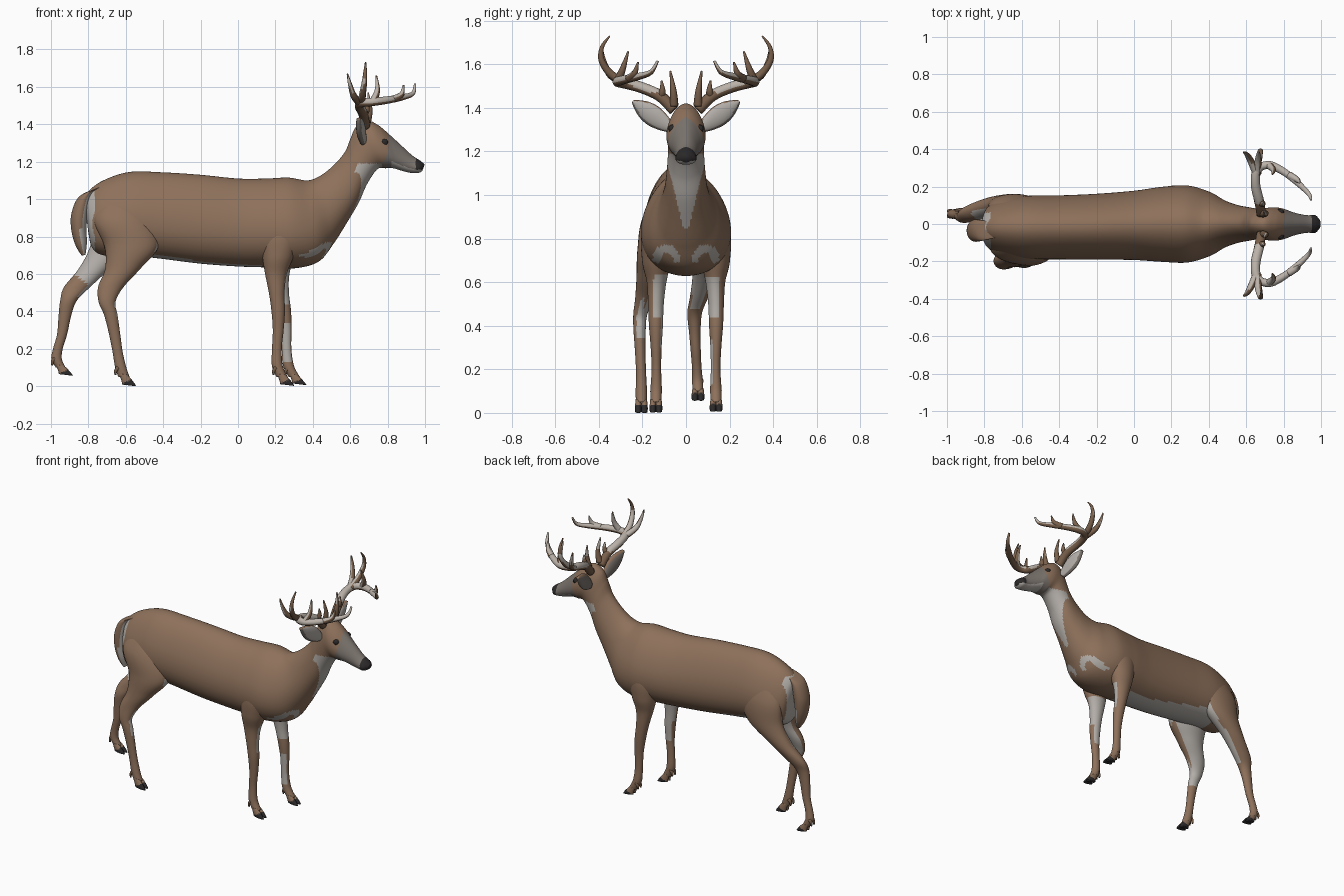
import bpy
import bmesh
import math
from mathutils import Vector

if "Cube" in bpy.data.objects:
    bpy.data.objects.remove(bpy.data.objects["Cube"], do_unlink=True)

# Palette
PALETTE = [
    ("coat_brown", (0.27, 0.165, 0.105)),
    ("pale_fur", (0.45, 0.42, 0.39)),
    ("face_grey", (0.20, 0.175, 0.155)),
    ("black_horn", (0.025, 0.022, 0.022)),
    ("antler_bone", (0.50, 0.45, 0.40)),
    ("antler_brown", (0.19, 0.115, 0.07)),
]
BROWN, PALE, GREY, BLACK, BONE, HORN = range(len(PALETTE))
materials = []
for label, rgb in PALETTE:
    mat = bpy.data.materials.new(label)
    mat.use_nodes = True
    mat.diffuse_color = (*rgb, 1)
    shader = next(n for n in mat.node_tree.nodes if n.type == 'BSDF_PRINCIPLED')
    shader.inputs["Base Color"].default_value = (*rgb, 1)
    shader.inputs["Roughness"].default_value = 0.8
    materials.append(mat)


def spline(a, b, c, d, t):
    """Catmull-Rom blend between b and c."""
    return b + 0.5 * t * (c - a + t * (2 * a - 5 * b + 4 * c - d + t * (3 * (b - c) + d - a)))


def smooth_rings(rings, steps):
    """Add in-between rings; each ring is (centre, axis u, axis v)."""
    out = []
    last = len(rings) - 1
    for i in range(last):
        four = [rings[max(0, min(last, i + k))] for k in (-1, 0, 1, 2)]
        for s in range(steps):
            out.append([spline(*(r[k] for r in four), s / steps) for k in range(3)])
    return out + [rings[-1]]


def loft(name, rings, rule, sides=16, steps=4, bias=0.0):
    """Skin rings into a closed smooth body; rule(centre, normal) picks the colour."""
    bm = bmesh.new()
    loops = []
    for c, u, v in smooth_rings(rings, steps):
        loop = []
        for k in range(sides):
            a = math.tau * k / sides
            p = c + u * math.cos(a) + v * math.sin(a) * (1 - bias * math.cos(a))
            loop.append(bm.verts.new(p))
        loops.append(loop)
    for lo, hi in zip(loops, loops[1:]):
        for k in range(sides):
            j = (k + 1) % sides
            bm.faces.new((lo[k], lo[j], hi[j], hi[k]))
    bm.faces.new(loops[0])
    bm.faces.new(loops[-1])
    bmesh.ops.recalc_face_normals(bm, faces=bm.faces[:])
    for f in bm.faces:
        f.smooth = True
        f.material_index = rule(f.calc_center_median(), f.normal)
    mesh = bpy.data.meshes.new(name)
    bm.to_mesh(mesh)
    bm.free()
    for mat in materials:
        mesh.materials.append(mat)
    obj = bpy.data.objects.new(name, mesh)
    bpy.context.collection.objects.link(obj)


def tube(name, points, radii, rule, side=1, sides=10, steps=5, power=1.0):
    """Tapered tube along a path, mirrored in y when side is -1."""
    pts = [Vector((x, y * side, z)) for x, y, z in points]
    rings = []
    u = Vector((0.31, 0.17, 0.93))
    for i, p in enumerate(pts):
        d = (pts[min(i + 1, len(pts) - 1)] - pts[max(i - 1, 0)]).normalized()
        u = (u - d * u.dot(d)).normalized()
        r = radii[0] + (radii[1] - radii[0]) * (i / (len(pts) - 1)) ** power
        rings.append((p, u * r, d.cross(u) * r))
    loft(name, rings, rule, sides, steps)


# Trunk, neck and head: top x, top z, bottom x, bottom z, half width
BODY = [
    (-.82, .98, -.80, .82, .04), (-.80, 1.04, -.78, .74, .10),
    (-.72, 1.10, -.72, .70, .14), (-.58, 1.145, -.58, .70, .165),
    (-.4, 1.143, -.4, .68, .168), (-.2, 1.13, -.2, .655, .173),
    (0, 1.11, 0, .64, .182), (.15, 1.11, .15, .635, .197),
    (.27, 1.115, .3, .63, .202), (.37, 1.10, .43, .665, .168),
    (.44, 1.125, .51, .76, .125), (.51, 1.18, .58, .87, .1),
    (.57, 1.25, .645, .98, .088), (.6, 1.32, .69, 1.08, .082),
    (.63, 1.385, .745, 1.16, .083), (.69, 1.42, .79, 1.165, .088),
    (.75, 1.395, .83, 1.165, .08), (.81, 1.345, .865, 1.155, .064),
    (.87, 1.29, .9, 1.145, .052), (.93, 1.235, .93, 1.14, .046),
    (.975, 1.205, .965, 1.14, .046), (.998, 1.185, .985, 1.15, .024),
]


def body_colour(c, n):
    across = abs(c.y)
    if c.x > .77 and c.z > 1.1:
        if c.x > .95 and c.z > 1.157:
            return BLACK
        if n.z < -.45 and c.x > .82:
            return PALE
        return GREY if c.x - .5 * across > .77 + .35 * (c.z - 1.28) else BROWN
    if c.x > .53 and n.z < .1 and .85 < c.z < 1.19:
        return PALE if across < .012 + .25 * (c.z - .85) else BROWN
    # crescents on the chest
    if c.x > .33 and .69 < c.z < .78:
        crescent = ((across - .09) / .062) ** 2 + ((c.z - .705) / .068) ** 2
        return PALE if .22 < crescent < 1 else BROWN
    # belly strip, wider towards the rear
    if -.62 < c.x < .13 and n.z < -.6 and across < .075 - .07 * min(0, c.x + .1):
        return PALE
    if c.x < -.765 and n.x < -.3 and c.z < 1.05 and abs(c.y + .035) < .095:
        return PALE
    return BROWN


body_rings = []
for tx, tz, bx, bz, w in BODY:
    top, low = Vector((tx, 0, tz)), Vector((bx, 0, bz))
    sway = Vector((0, -.018 * max(0, min(1, (.2 - tx) / .5)), 0))
    body_rings.append(((top + low) / 2 + sway, (top - low) / 2, Vector((0, w, 0))))
loft("body_neck_and_head", body_rings, body_colour, sides=80, steps=14, bias=0.19)

# Legs: x, y, z, half length, half width
FRONT_LEG = [
    (.23, .09, 1.0, .04, .03), (.23, .125, .84, .11, .074),
    (.215, .135, .7, .085, .067), (.203, .135, .6, .058, .045),
    (.207, .138, .5, .042, .036), (.215, .138, .4, .036, .032),
    (.215, .137, .3, .029, .025), (.208, .136, .2, .026, .022),
    (.21, .137, .11, .029, .026), (.235, .138, .05, .03, .025),
]
NEAR_HIND_LEG = [
    (-.63, .07, 1.06, .04, .03), (-.62, .12, .9, .15, .078),
    (-.57, .14, .75, .145, .083), (-.615, .165, .63, .095, .062),
    (-.68, .19, .53, .068, .043), (-.7, .21, .45, .045, .032),
    (-.68, .213, .38, .036, .028), (-.66, .21, .28, .03, .024),
    (-.643, .206, .18, .027, .023), (-.627, .205, .1, .03, .026),
    (-.61, .205, .05, .03, .025),
]
FAR_HIND_LEG = [
    (-.64, .05, 1.06, .04, .03), (-.63, .085, .9, .14, .065),
    (-.66, .095, .75, .13, .065), (-.765, .085, .63, .085, .055),
    (-.86, .06, .53, .07, .042), (-.905, .04, .46, .045, .034),
    (-.925, .04, .38, .034, .027), (-.94, .045, .28, .027, .023),
    (-.963, .05, .2, .026, .022), (-.97, .053, .145, .028, .025),
    (-.948, .055, .1, .026, .024),
]


def build_leg(name, rows, side, lean, sole, pale):
    """Leg coloured by pale(centre, inwardness, forwardness), with toes and dewclaws."""
    rings = []
    for x, y, z, rx, ry in rows:
        x += lean * max(0, 1 - z / .75)
        rings.append((Vector((x, y * side, z)), Vector((rx, 0, 0)), Vector((0, ry, 0))))
    loft(name, rings, lambda c, n: PALE if pale(c, -n.y * side, n.x) else BROWN, sides=32, steps=8)
    foot = rings[-1][0]
    for toe, dy in (("inner", -.014), ("outer", .014)):
        y = foot.y + dy * side
        shape = [(-.004, 1.3, .022, .012), (.008, .9, .028, .014), (.022, .35, .034, .016), (.028, 0, .038, .014)]
        toe_rings = [(Vector((foot.x + dx, y, sole + f * (foot.z - sole))),
                      Vector((rx, 0, -rx * .12)), Vector((0, ry, 0))) for dx, f, rx, ry in shape]
        loft(f"{name}_{toe}_hoof", toe_rings,
             lambda c, n: BLACK if c.z < sole + .012 + .5 * (c.x - foot.x) else BROWN, sides=14)
        tube(f"{name}_{toe}_dewclaw", [(foot.x - .03, y, foot.z + .05), (foot.x - .045, y, foot.z + .03),
             (foot.x - .045, y, foot.z + .01)], (.013, .005), lambda c, n: HORN, sides=8, steps=2)


build_leg("right_front_leg", FRONT_LEG, -1, 0, .006,
          lambda c, inward, ahead: .44 < c.z < .63 and (inward > .3 or ahead > .88)
          or .3 < c.z <= .44 and inward > .7)
build_leg("left_front_leg", FRONT_LEG, 1, .07, .01,
          lambda c, inward, ahead: .44 < c.z < .62 and (inward > .3 or ahead > .85)
          or .13 < c.z < .34 and inward > .65)
build_leg("right_hind_leg", NEAR_HIND_LEG, -1, 0, .004,
          lambda c, inward, ahead: .35 < c.z < .76 and (inward > .45 or ahead > .8))
build_leg("left_hind_leg", FAR_HIND_LEG, 1, 0, .06,
          lambda c, inward, ahead: .48 < c.z < .8
          and (inward > .2 and c.z > -.1 - .8 * c.x or ahead > .5))

# Tail: x, z, half thickness, half width
TAIL = [(-.75, 1.06, .03, .04), (-.815, 1.02, .04, .055), (-.845, .93, .047, .06),
        (-.85, .84, .04, .055), (-.838, .76, .03, .04), (-.825, .70, .01, .015)]
loft("tail", [(Vector((x, -.035, z)), Vector((t, 0, t * .3)), Vector((0, w, 0))) for x, z, t, w in TAIL],
     lambda c, n: PALE if n.x > (.6 if c.z > .84 else 0) and c.z < 1.04 else BROWN, sides=28, steps=8)


def beam_colour(c, n):
    return BONE if n.z > -.2 and c.z > 1.47 else HORN


def tine_colour(c, n):
    return BONE if n.x < .3 and n.z > -.3 and 1.5 < c.z < 1.65 else HORN


# Antlers: one main beam and its tines per side
BEAM = [(.68, .055, 1.39), (.67, .12, 1.455), (.65, .21, 1.495), (.66, .29, 1.515), (.72, .315, 1.52),
        (.8, .28, 1.53), (.88, .215, 1.545), (.935, .16, 1.565), (.947, .13, 1.615)]
TINES = {
    "outer": [(.66, .27, 1.51), (.665, .345, 1.555), (.675, .388, 1.62), (.68, .385, 1.68), (.682, .35, 1.73)],
    "rear": [(.655, .27, 1.51), (.62, .345, 1.55), (.6, .375, 1.61), (.585, .385, 1.67)],
    "middle": [(.72, .315, 1.52), (.745, .29, 1.58), (.74, .265, 1.66)],
    "front": [(.83, .26, 1.535), (.875, .235, 1.56), (.885, .22, 1.61)],
    "brow": [(.69, .055, 1.41), (.705, .058, 1.48), (.695, .072, 1.57)],
    "small": [(.67, .115, 1.45), (.69, .108, 1.48), (.69, .112, 1.525)],
}


def ear_colour(c, n):
    if n.x > .8:
        return PALE
    return BROWN if n.z > .45 else GREY


for side, label in ((1, "left"), (-1, "right")):
    tube(f"{label}_antler_beam", BEAM, (.026, .006), beam_colour, side, sides=16, power=2.5)
    for tine, path in TINES.items():
        tube(f"{label}_antler_{tine}_tine", path, (.021, .004), tine_colour, side, power=1.4)

    # Ear: flattened leaf, pale inside a darker rim
    ear_rings = []
    for t, w in ((0, .025), (.2, .04), (.45, .049), (.7, .041), (.9, .021), (1, .006)):
        centre = Vector((.67 - .025 * t, side * (.075 + .17 * t), 1.31 + .12 * t))
        ear_rings.append((centre, Vector((.01 + .25 * w, 0, 0)), Vector((.15, -side * .55, .82)) * w))
    loft(f"{label}_ear", ear_rings, ear_colour, sides=28, steps=6)

    # Eye
    tube(f"{label}_eye", [(.782, .058, 1.303), (.784, .071, 1.304), (.785, .078, 1.304)],
         (.022, .013), lambda c, n: BLACK, side, sides=14, steps=3)
